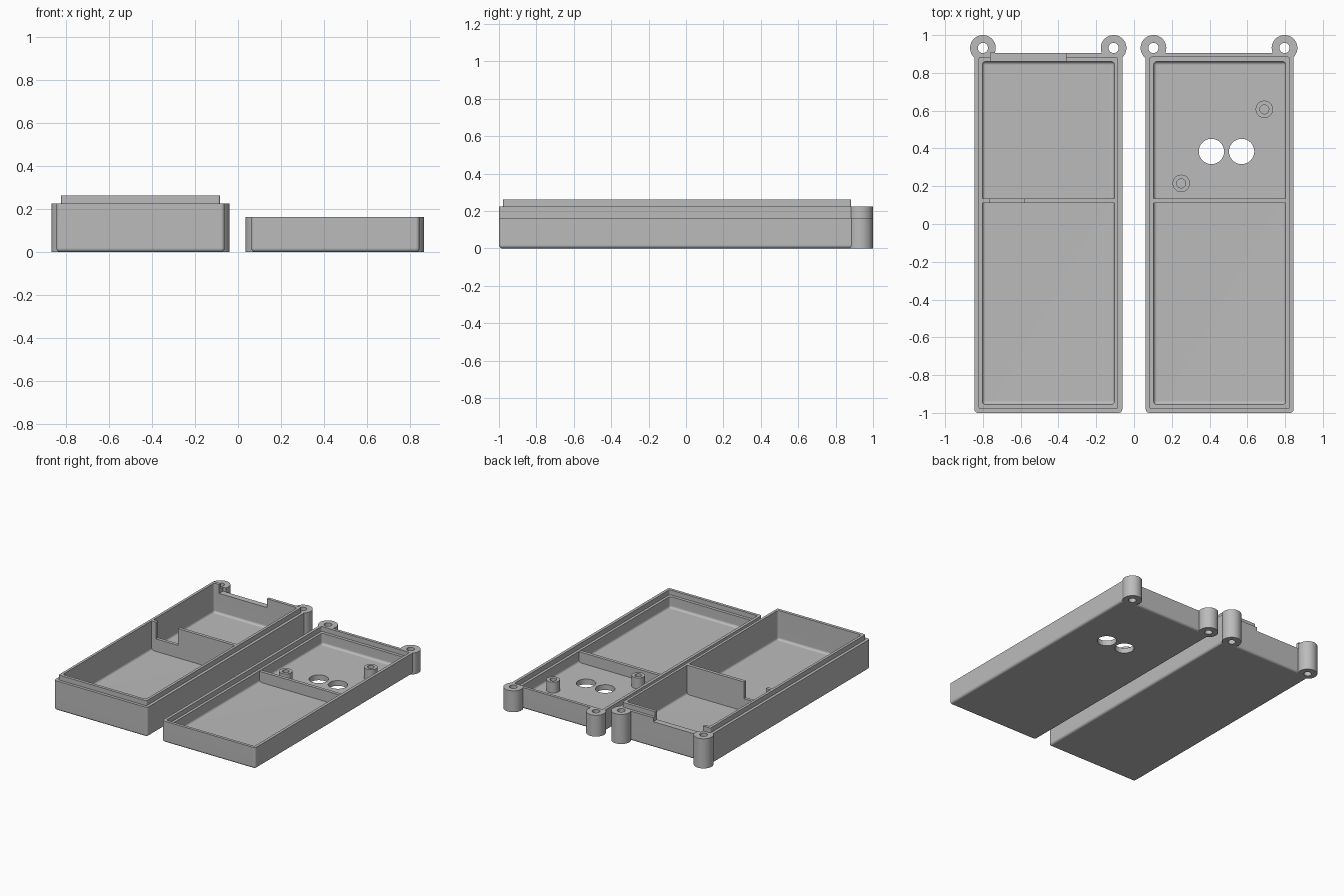
import bpy
import bmesh
from mathutils import Matrix, Vector

if "Cube" in bpy.data.objects:
    bpy.data.objects.remove(bpy.data.objects["Cube"], do_unlink=True)

grey = bpy.data.materials.new("plain grey plastic")
grey.use_nodes = True
colour = (0.5, 0.5, 0.5, 1)
grey.diffuse_color = colour
grey.node_tree.nodes["Principled BSDF"].inputs["Base Color"].default_value = colour

WALL = 0.042        # wall thickness
FLOOR = 0.04        # floor thickness
LEDGE = 0.022       # how far the lip sits in from the outside
FRONT, BACK = -1.0, 0.905
EAR_Y = 0.932
DIVIDER_Y = (0.11, 0.135)


def finish(bm, name):
    mesh = bpy.data.meshes.new(name)
    bmesh.ops.recalc_face_normals(bm, faces=bm.faces)
    bm.to_mesh(mesh)
    bm.free()
    obj = bpy.data.objects.new(name, mesh)
    bpy.context.collection.objects.link(obj)
    mesh.materials.append(grey)
    return obj


def box(name, xs, ys, zs, radius=0.0, round_bottom=False):
    """Box from ranges, with rounded upright edges and, if asked, bottom edges."""
    bm = bmesh.new()
    bmesh.ops.create_cube(bm, size=1)
    for v in bm.verts:
        v.co = Vector(r[0] if c < 0 else r[1] for c, r in zip(v.co, (xs, ys, zs)))
    if radius:
        edges = []
        for e in bm.edges:
            a, b = (v.co.z for v in e.verts)
            upright = abs(a - b) > 1e-5
            low = max(a, b) < zs[0] + 1e-5
            if upright or (round_bottom and low):
                edges.append(e)
        bmesh.ops.bevel(bm, geom=edges, offset=radius, segments=4,
                        profile=0.5, affect='EDGES')
    return finish(bm, name)


def cylinder(name, x, y, radius, zs, sides=48):
    bm = bmesh.new()
    bmesh.ops.create_cone(bm, cap_ends=True, segments=sides, radius1=radius,
                          radius2=radius, depth=zs[1] - zs[0],
                          matrix=Matrix.Translation((x, y, sum(zs) / 2)))
    return finish(bm, name)


def combine(target, other, operation):
    """Add or cut one solid, then discard it."""
    mod = target.modifiers.new("combine", 'BOOLEAN')
    mod.operation = operation
    mod.solver = 'EXACT'
    mod.object = other
    bpy.context.view_layer.objects.active = target
    bpy.ops.object.modifier_apply(modifier=mod.name)
    bpy.data.objects.remove(other, do_unlink=True)


def add(target, other):
    combine(target, other, 'UNION')


def cut(target, other):
    combine(target, other, 'DIFFERENCE')


def inset(xs, d):
    return (xs[0] + d, xs[1] - d)


def shell(name, xs, height, ear_xs, lip_top=None):
    """Rounded tray with two screw ears; a raised lip or a matching rebate."""
    ys = (FRONT, BACK)
    tray = box(name, xs, ys, (0, height), 0.018, True)
    for x in ear_xs:
        add(tray, cylinder("ear", x, EAR_Y, 0.068, (0, height)))
    rim_x, rim_y = inset(xs, LEDGE), inset(ys, LEDGE)
    if lip_top:
        add(tray, box("lip", rim_x, rim_y, (height - 0.05, lip_top), 0.01))
    else:
        cut(tray, box("rebate", rim_x, rim_y, (height - 0.037, height + 0.1), 0.01))
    cut(tray, box("cavity", inset(xs, WALL), inset(ys, WALL + 0.003),
                  (FLOOR, 0.5), 0.018, True))
    for x in ear_xs:
        cut(tray, cylinder("ear_hole", x, EAR_Y, 0.027, (-0.1, 0.5)))
    return tray


# Deep tray with a raised lip
deep_x = (-0.845, -0.062)
deep_tray = shell("deep_tray", deep_x, 0.225, (-0.80, -0.108), lip_top=0.262)
add(deep_tray, box("divider", inset(deep_x, WALL - 0.012), DIVIDER_Y, (0.02, 0.262)))
# Cable openings in the divider and the back wall
cut(deep_tray, box("divider_notch", (-0.765, -0.58), (0.09, 0.155), (0.135, 0.4)))
cut(deep_tray, box("back_notch", (-0.76, -0.36), (0.84, 0.907), (0.195, 0.4)))

# Shallow tray with a rebate for the lip
shallow_x = (0.062, 0.845)
shallow_tray = shell("shallow_tray", shallow_x, 0.162, (0.103, 0.797))
add(shallow_tray, box("divider", inset(shallow_x, WALL - 0.012), DIVIDER_Y, (0.02, 0.122)))

# Screw posts
for x, y in ((0.69, 0.607), (0.25, 0.215)):
    add(shallow_tray, cylinder("post", x, y, 0.046, (0.02, 0.122)))
    cut(shallow_tray, cylinder("post_hole", x, y, 0.024, (FLOOR, 0.3), 24))

# Pair of round openings through the floor
for x in (0.41, 0.57):
    cut(shallow_tray, cylinder("floor_hole", x, 0.384, 0.067, (-0.1, 0.1)))

# Smooth curves, keep edges crisp and broad faces flat
for obj in (deep_tray, shallow_tray):
    bpy.ops.object.select_all(action='DESELECT')
    obj.select_set(True)
    bpy.context.view_layer.objects.active = obj
    bpy.ops.object.shade_smooth_by_angle()
    weighted = obj.modifiers.new("flat_faces", 'WEIGHTED_NORMAL')
    weighted.keep_sharp = True
